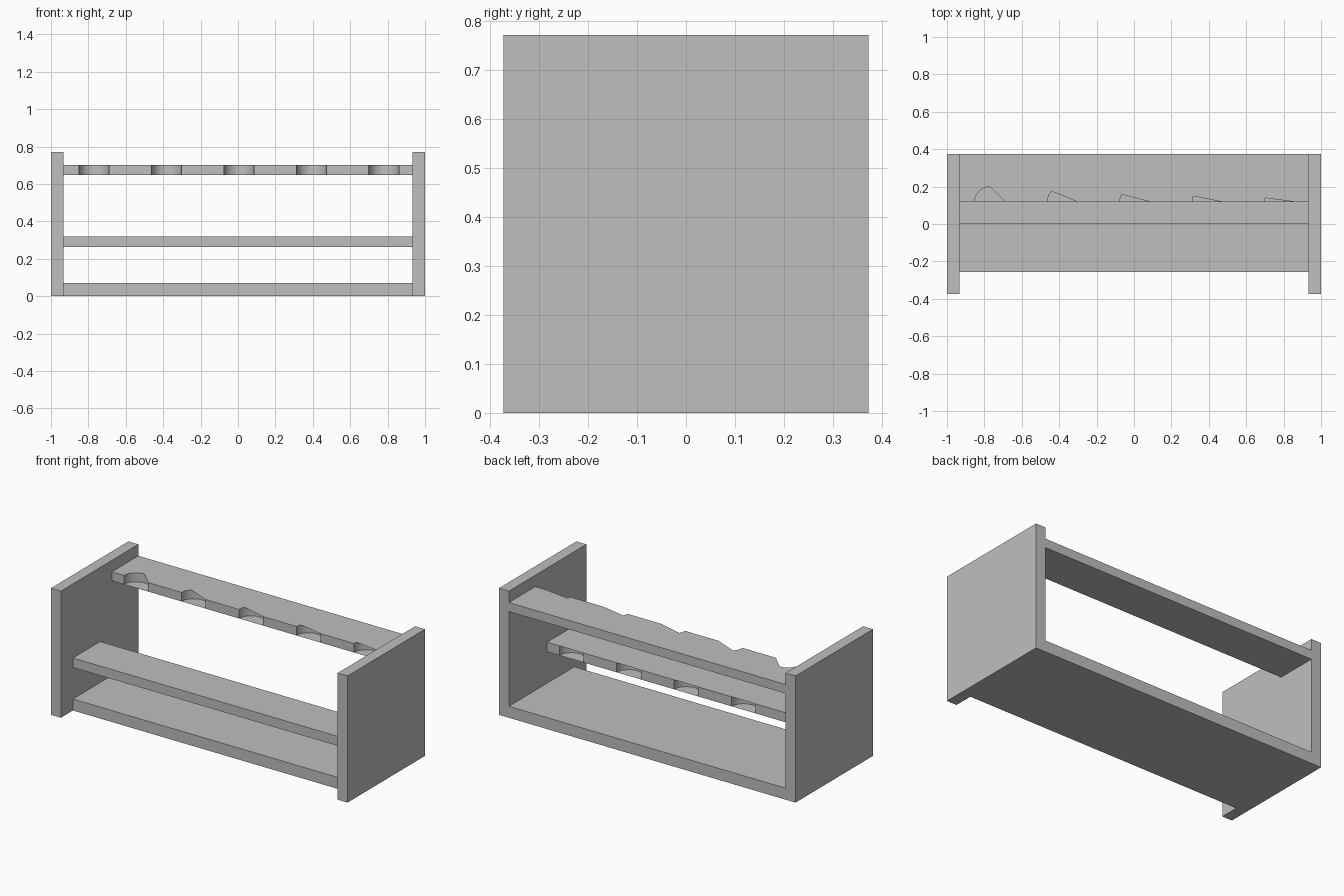
import bpy, bmesh, math

cube = bpy.data.objects.get("Cube")
if cube:
    bpy.data.objects.remove(cube, do_unlink=True)

grey = bpy.data.materials.new("plain_grey")
grey.use_nodes = True
colour = (0.52, 0.52, 0.52, 1)
grey.diffuse_color = colour
grey.node_tree.nodes["Principled BSDF"].inputs["Base Color"].default_value = colour

INNER = 0.933      # half width between the side panels
BACK = 0.373
RADIUS = 0.081
STEPS = 24
CENTRES = [-0.77 + 0.3875 * i for i in range(5)]


def finish(name, bm):
    mesh = bpy.data.meshes.new(name)
    bm.to_mesh(mesh)
    bm.free()
    mesh.materials.append(grey)
    obj = bpy.data.objects.new(name, mesh)
    bpy.context.collection.objects.link(obj)
    return obj


def board(name, x0, x1, y0, y1, z0, z1):
    bm = bmesh.new()
    bmesh.ops.create_cube(bm, size=1)
    for v in bm.verts:
        v.co = (x0 if v.co.x < 0 else x1,
                y0 if v.co.y < 0 else y1,
                z0 if v.co.z < 0 else z1)
    return finish(name, bm)


def outline(y0, y1, sweeps):
    """Board outline whose front edge has arcs swept by the given angles."""
    pts = [(-INNER, y0)]
    for cx, sweep in zip(CENTRES, sweeps):
        count = round(STEPS * sweep / math.pi)
        for k in range(count + 1):
            a = math.pi * k / STEPS
            pts.append((cx - RADIUS * math.cos(a), y0 + RADIUS * math.sin(a)))
        if count < STEPS:
            pts.append((cx + RADIUS, y0))
    return pts + [(INNER, y0), (INNER, y1), (-INNER, y1)]


def notched_shelf(name, y0, y1, z0, z1, top_sweeps):
    bm = bmesh.new()
    # Edge walls follow full half-round notches
    pts = outline(y0, y1, [math.pi] * 5)
    low = [bm.verts.new((x, y, z0)) for x, y in pts]
    high = [bm.verts.new((x, y, z1)) for x, y in pts]
    for i in range(len(pts)):
        j = (i + 1) % len(pts)
        bm.faces.new((low[i], low[j], high[j], high[i]))
    # Top sheet has its own cut-outs, bottom sheet is plain
    top = outline(y0, y1, top_sweeps)
    bm.faces.new([bm.verts.new((x, y, z1)) for x, y in top])
    corners = [(-INNER, y0), (-INNER, y1), (INNER, y1), (INNER, y0)]
    bm.faces.new([bm.verts.new((x, y, z0)) for x, y in corners])
    obj = finish(name, bm)
    bpy.ops.object.select_all(action="DESELECT")
    obj.select_set(True)
    bpy.context.view_layer.objects.active = obj
    bpy.ops.object.shade_smooth_by_angle(angle=math.radians(30))
    return obj


# Side panels
board("right_panel", -1, -INNER, -BACK, BACK, 0, 0.772)
board("left_panel", INNER, 1, -BACK, BACK, 0, 0.772)

# Base board
board("base_board", -INNER, INNER, -0.257, BACK, 0, 0.07)

# Rear top rail, notched along its front edge with ever smaller top cut-outs
notched_shelf("top_rail", 0.118, BACK, 0.647, 0.702,
              [math.radians(88) / (i + 1) for i in range(5)])

# Front middle rail, notched along its rear edge under a plain top
middle = notched_shelf("middle_rail", -0.005, 0.257, 0.262, 0.32, [0] * 5)
middle.rotation_euler.z = math.pi
